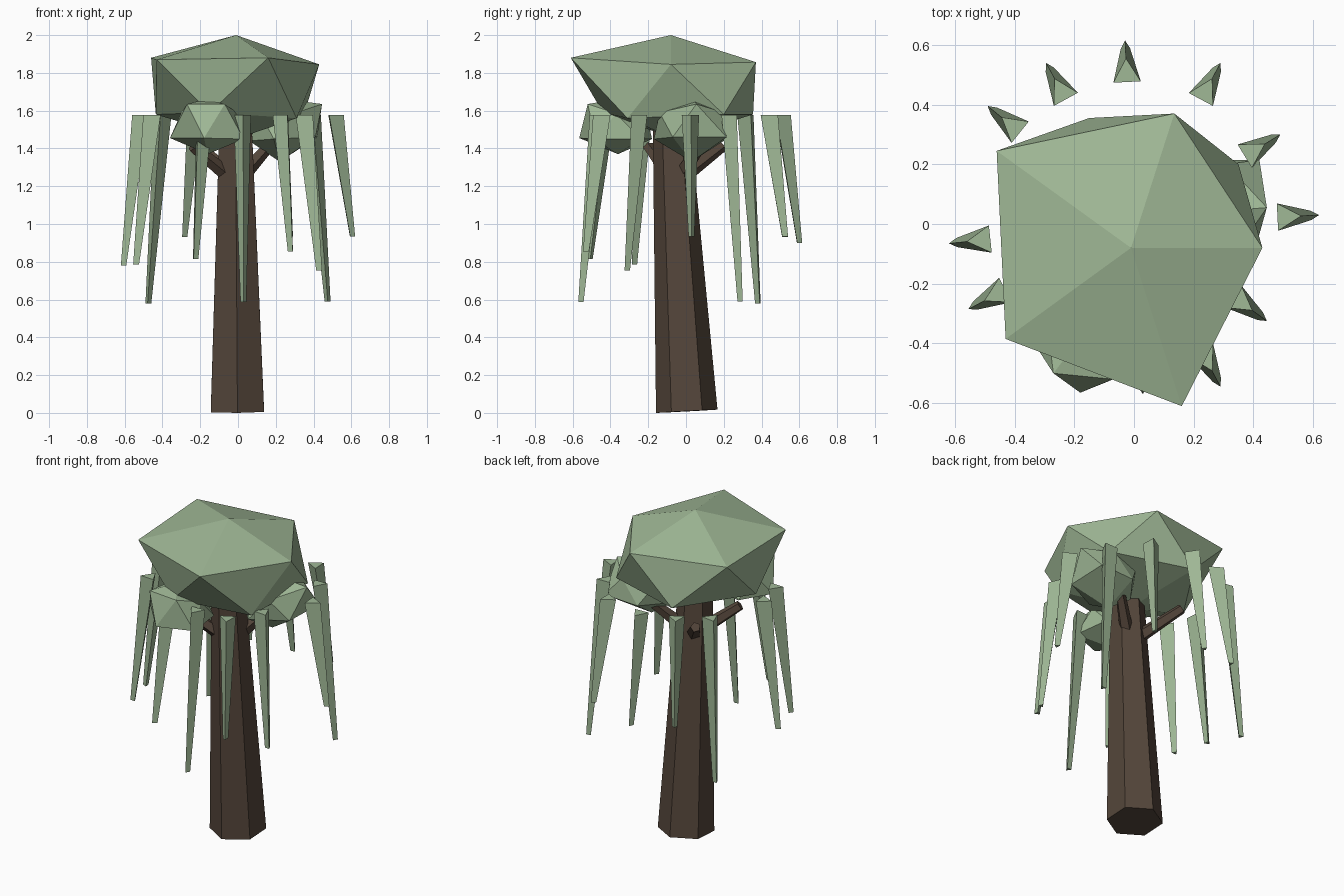
import bpy, bmesh, math
from mathutils import Vector

if "Cube" in bpy.data.objects:
    bpy.data.objects.remove(bpy.data.objects["Cube"])


def material(name, rgb):
    m = bpy.data.materials.new(name)
    m.diffuse_color = (*rgb, 1)
    m.use_nodes = True
    m.node_tree.nodes["Principled BSDF"].inputs["Base Color"].default_value = m.diffuse_color
    return m


leaf = material("leaf_green", (0.35, 0.48, 0.305))
bark = material("bark_brown", (0.089, 0.061, 0.043))


def finish(bm, name, mat):
    bmesh.ops.recalc_face_normals(bm, faces=bm.faces)
    me = bpy.data.meshes.new(name)
    bm.to_mesh(me)
    bm.free()
    me.materials.append(mat)
    ob = bpy.data.objects.new(name, me)
    bpy.context.collection.objects.link(ob)
    return ob


def prism(name, a, b, ra, rb, sides, phase, mat, level=False):
    """Tapered prism from a to b; level=True keeps the end caps horizontal."""
    a, b = Vector(a), Vector(b)
    d = Vector((0, 0, 1)) if level else (b - a).normalized()
    u = Vector((1, 0, 0))
    u = (u - d * u.dot(d)).normalized()
    v = d.cross(u)
    bm = bmesh.new()
    rings = []
    for c, r in ((a, ra), (b, rb)):
        ring = []
        for i in range(sides):
            t = phase + math.tau * i / sides
            ring.append(bm.verts.new(c + u * r * math.cos(t) + v * r * math.sin(t)))
        rings.append(ring)
    lo, hi = rings
    for i in range(sides):
        j = (i + 1) % sides
        bm.faces.new((lo[i], lo[j], hi[j], hi[i]))
    bm.faces.new(lo)
    bm.faces.new(hi)
    return finish(bm, name, mat)


def clump(name, top, upper, lower, bottom):
    """Irregular icosahedron: upper ring starts at 0 degrees, lower at 36."""
    bm = bmesh.new()
    t, b = bm.verts.new(top), bm.verts.new(bottom)
    up = [bm.verts.new(p) for p in upper]
    lo = [bm.verts.new(p) for p in lower]
    for i in range(5):
        j = (i + 1) % 5
        bm.faces.new((t, up[i], up[j]))
        bm.faces.new((up[i], lo[i], up[j]))
        bm.faces.new((lo[i], lo[j], up[j]))
        bm.faces.new((b, lo[j], lo[i]))
    return finish(bm, name, leaf)


# Leaning hexagonal trunk
prism("trunk", (-0.003, 0.004, 0.012), (-0.013, -0.078, 1.55), 0.163, 0.098, 6,
      math.pi / 6, bark)

# Short branches under the crown
for i, end in enumerate([(-0.20, 0.19, 1.41), (-0.24, -0.20, 1.41), (0.17, 0.08, 1.42)]):
    prism(f"branch_{i + 1}", (-0.01, -0.06, 1.22), end, 0.045, 0.03, 5, 0.3, bark)

# Main crown
clump("crown", (-0.01, -0.08, 2.0),
      [(0.43, -0.08, 1.845), (0.135, 0.37, 1.857), (-0.46, 0.245, 1.88),
       (-0.43, -0.385, 1.87), (0.16, -0.61, 1.88)],
      [(0.35, 0.20, 1.58), (-0.15, 0.355, 1.58), (-0.435, -0.08, 1.58),
       (-0.15, -0.44, 1.59), (0.31, -0.31, 1.56)],
      (-0.01, -0.06, 1.45))

# Smaller leaf clumps below the crown
clump("front_clump", (-0.17, -0.37, 1.66),
      [(0.0, -0.37, 1.585), (-0.12, -0.21, 1.58), (-0.30, -0.26, 1.59),
       (-0.27, -0.50, 1.635), (-0.07, -0.52, 1.635)],
      [(0.0, -0.24, 1.45), (-0.24, -0.18, 1.45), (-0.36, -0.36, 1.455),
       (-0.18, -0.565, 1.455), (0.03, -0.48, 1.45)],
      (-0.16, -0.36, 1.37))
clump("right_clump", (0.26, 0.04, 1.66),
      [(0.445, 0.055, 1.635), (0.31, 0.20, 1.59), (0.11, 0.15, 1.58),
       (0.12, -0.06, 1.58), (0.31, -0.14, 1.59)],
      [(0.42, 0.215, 1.46), (0.19, 0.215, 1.45), (0.06, 0.04, 1.44),
       (0.19, -0.17, 1.45), (0.41, -0.07, 1.46)],
      (0.22, 0.03, 1.33))

# Hanging strands: outermost tip x, y and the height of the lower end
strands = [(0.62, 0.03, 0.935), (0.49, 0.30, 0.59), (0.29, 0.54, 0.935),
           (-0.03, 0.615, 0.90), (-0.295, 0.54, 0.93), (-0.49, 0.395, 0.578),
           (-0.62, -0.065, 0.78), (-0.555, -0.285, 0.785), (-0.235, -0.525, 0.815),
           (0.03, -0.57, 0.588), (0.29, -0.545, 0.855), (0.445, -0.325, 0.755)]
for i, (x, y, z) in enumerate(strands):
    ang, r = math.atan2(y, x), math.hypot(x, y)
    c, s = math.cos(ang), math.sin(ang)
    prism(f"hanging_strand_{i + 1}", ((r - 0.018) * c, (r - 0.018) * s, z),
          ((r - 0.113) * c, (r - 0.113) * s, 1.576), 0.018, 0.053, 3, ang, leaf, True)

# Rest the tilted trunk exactly on the ground
trunk = bpy.data.objects["trunk"]
low = min(v.co.z for v in trunk.data.vertices)
for v in trunk.data.vertices:
    v.co.z -= low
